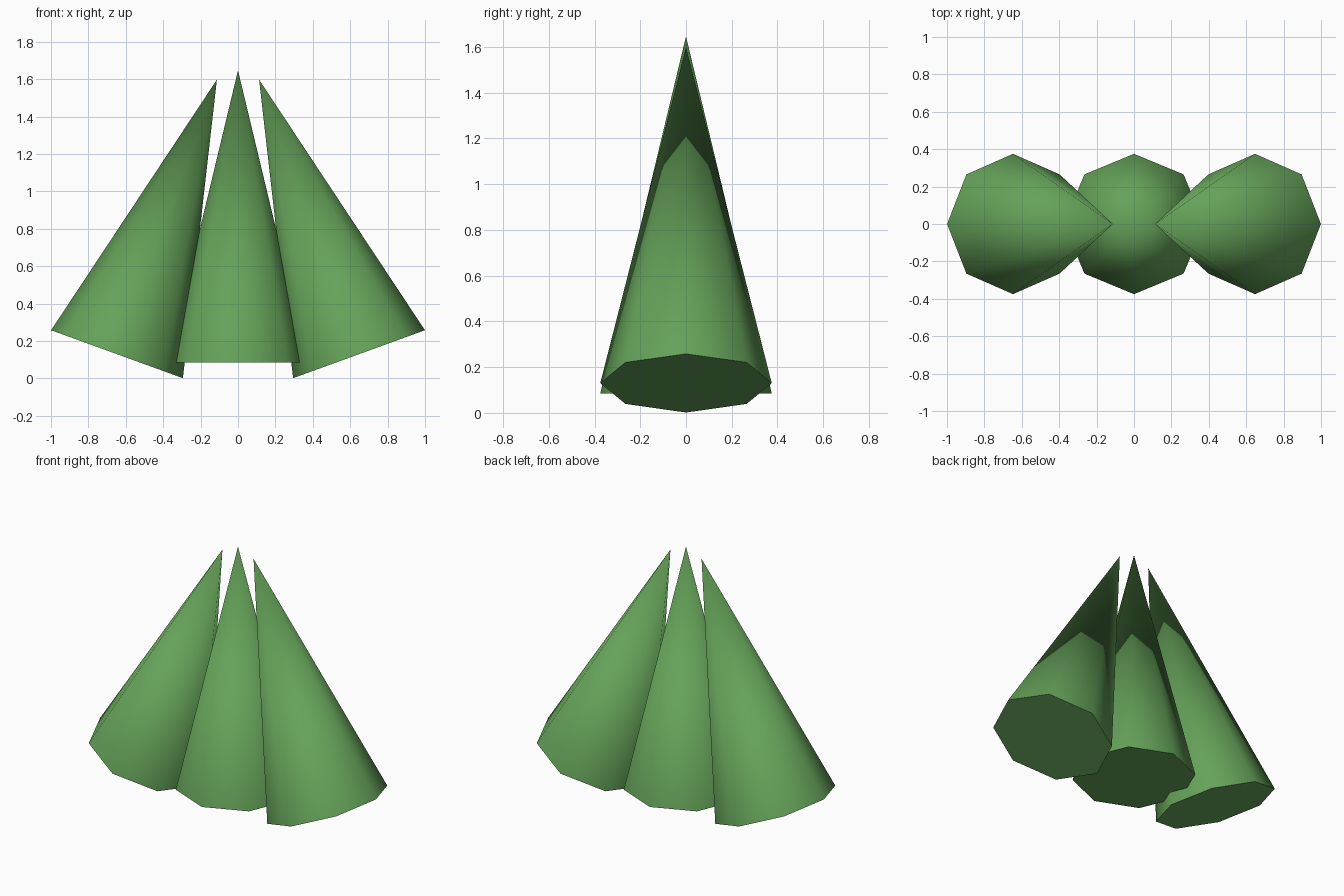
import bpy
import math
from mathutils import Vector

cube = bpy.data.objects.get("Cube")
if cube:
    bpy.data.objects.remove(cube, do_unlink=True)

# Single leaf colour
green = bpy.data.materials.new("leaf green")
green.use_nodes = True
colour = (0.13, 0.36, 0.1, 1)
green.diffuse_color = colour
green.node_tree.nodes["Principled BSDF"].inputs["Base Color"].default_value = colour

RADIUS, HEIGHT = 0.375, 1.562


def blade(name, base, tilt):
    """Eight-sided spike standing on its base centre, leaning about y."""
    axis = Vector((math.sin(tilt), 0, math.cos(tilt)))
    bpy.ops.mesh.primitive_cone_add(
        vertices=8, radius1=RADIUS, radius2=0, depth=HEIGHT,
        location=Vector(base) + axis * HEIGHT / 2, rotation=(0, tilt, 0))
    obj = bpy.context.object
    obj.name = name
    obj.data.materials.append(green)
    # Smooth sides, crisp rim
    bpy.ops.object.shade_smooth_by_angle(angle=math.radians(60))


# Upright blade with a mirrored pair leaning in towards it
blade("middle_blade", (0, 0, 0.085), 0)
for side, sign in (("left", 1), ("right", -1)):
    blade(side + "_blade", (sign * 0.647, 0, 0.13), -sign * math.radians(20))
